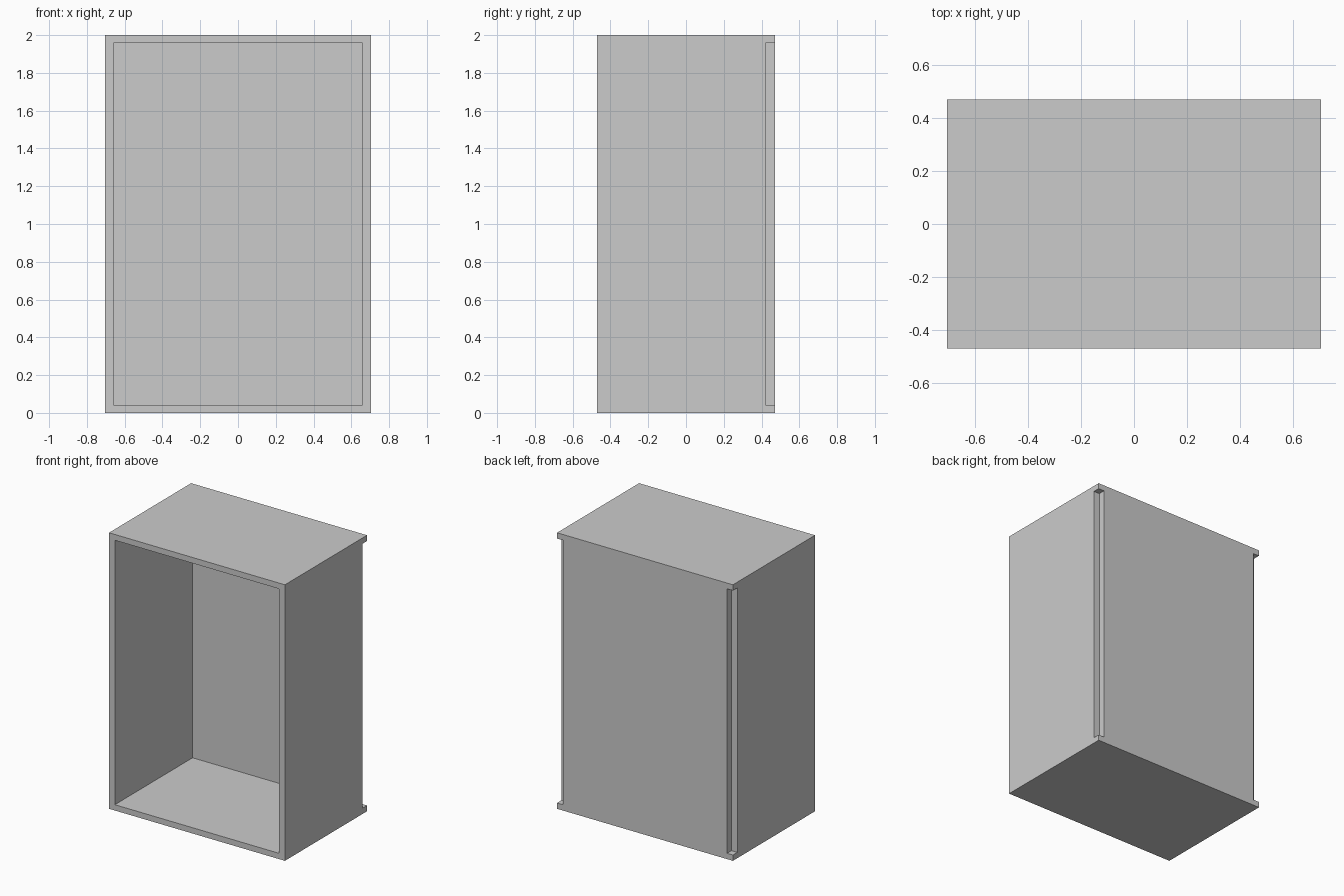
import bpy

if "Cube" in bpy.data.objects:
    bpy.data.objects.remove(bpy.data.objects["Cube"])

# Overall half width, half depth, height, and panel thicknesses
W, D, H = 0.705, 0.47, 2.0
TX, TY, TZ = 0.047, 0.05, 0.042


def panel(name, lo, hi):
    """Axis-aligned board between two corners."""
    centre = [(a + b) / 2 for a, b in zip(lo, hi)]
    bpy.ops.mesh.primitive_cube_add(size=1, location=centre)
    ob = bpy.context.object
    ob.name = name
    ob.scale = [b - a for a, b in zip(lo, hi)]
    bpy.ops.object.transform_apply(location=False, rotation=False, scale=True)
    return ob


# Full-size bottom and top boards
panel("bottom_panel", (-W, -D, 0), (W, D, TZ))
panel("top_panel", (-W, -D, H - TZ), (W, D, H))

# Side boards stop short of the back, leaving the corner notches
for side, x in (("left", -W), ("right", W - TX)):
    panel(side + "_side_panel", (x, -D, TZ), (x + TX, D - TY, H - TZ))

# Back board sits behind the sides, only as wide as the opening
panel("back_panel", (-W + TX, D - TY, TZ), (W - TX, D, H - TZ))
